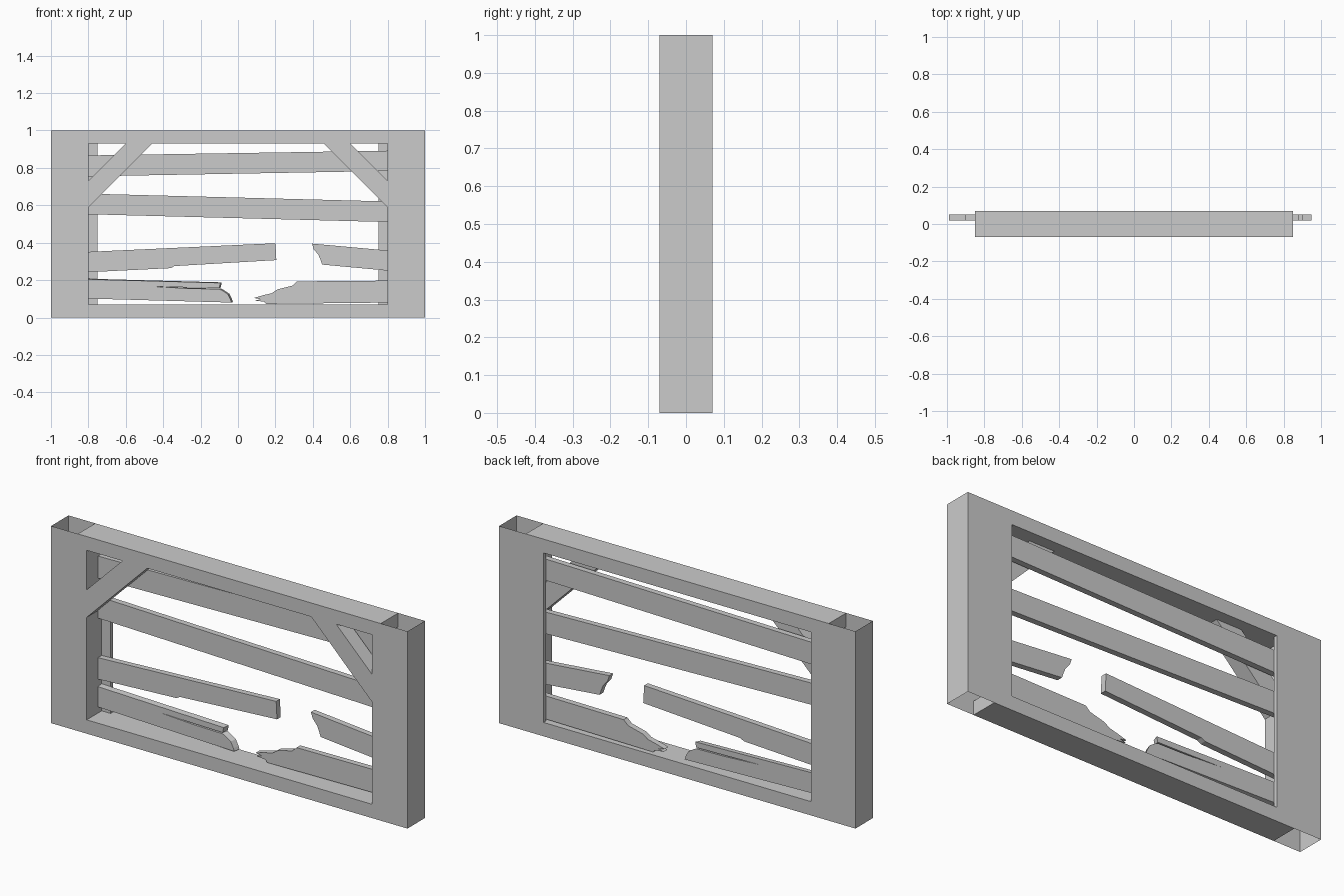
import bpy, bmesh

if "Cube" in bpy.data.objects:
    bpy.data.objects.remove(bpy.data.objects["Cube"])


def finish(bm, name):
    bmesh.ops.recalc_face_normals(bm, faces=bm.faces)
    mesh = bpy.data.meshes.new(name)
    bm.to_mesh(mesh)
    bm.free()
    obj = bpy.data.objects.new(name, mesh)
    bpy.context.collection.objects.link(obj)
    return obj


def slab(name, outline, y0, y1, shift=(0, 0)):
    """Extrude an x-z outline from y0 to y1; shift offsets the back outline."""
    bm = bmesh.new()
    front = [bm.verts.new((x, y0, z)) for x, z in outline]
    back = [bm.verts.new((x + shift[0], y1, z + shift[1])) for x, z in outline]
    bm.faces.new(front)
    bm.faces.new(back[::-1])
    n = len(outline)
    for i in range(n):
        j = (i + 1) % n
        bm.faces.new((front[i], back[i], back[j], front[j]))
    return finish(bm, name)


def open_post(name, side):
    """Hollow post with a rebated inner edge, open at top and bottom."""
    plan = [(1, -.07), (.8, -.07), (.8, .05), (.75, .05), (.75, .07), (1, .07)]
    bm = bmesh.new()
    low = [bm.verts.new((side * x, y, 0)) for x, y in plan]
    top = [bm.verts.new((side * x, y, 1)) for x, y in plan]
    for i in range(len(plan)):
        j = (i + 1) % len(plan)
        bm.faces.new((low[i], low[j], top[j], top[i]))
    # outward normals on an open tube
    return finish(bm, name)


# Frame: posts, corner braces, rails
for side, label in ((-1, "left"), (1, "right")):
    open_post(label + "_post", side)
    brace = [(.81, .58), (.45, .94), (.59, .94), (.81, .72)]
    slab(label + "_brace", [(side * x, z) for x, z in brace], -.07, .01)
for name, z0, z1 in (("bottom_rail", 0, .07), ("top_rail", .93, 1)):
    slab(name, [(-.85, z0), (.85, z0), (.85, z1), (-.85, z1)], -.07, .07)

# Whole planks
F, B = .02, .05
slab("plank_top", [(-.90, .753), (.88, .785), (.88, .893), (-.90, .865)], F, B)
slab("plank_upper", [(-.99, .557), (.90, .508), (.90, .618), (-.99, .667)], F, B)

# Broken plank, lower middle
slab("broken_plank_left", [
    (-.89, .238), (-.36, .264), (-.34, .275), (.205, .307), (.2, .397),
    (-.89, .347)], F, B)
slab("broken_plank_right", [
    (.95, .237), (.45, .283), (.44, .312), (.43, .335), (.405, .365),
    (.395, .395), (.95, .345)], F, B)

# Split plank at the bottom, with a long crack
slab("split_plank_left", [
    (-.90, .104), (-.035, .08), (-.04, .095), (-.055, .125), (-.085, .145),
    (-.10, .152), (-.26, .155), (-.46, .166), (-.26, .161), (-.10, .158),
    (-.095, .185), (-.90, .207)], F, B, (.008, .003))
slab("split_plank_right", [
    (.90, .081), (.15, .073), (.14, .085), (.09, .09), (.12, .098),
    (.085, .105), (.13, .118), (.18, .13), (.21, .15), (.29, .17),
    (.315, .193), (.90, .198)], F, B)
